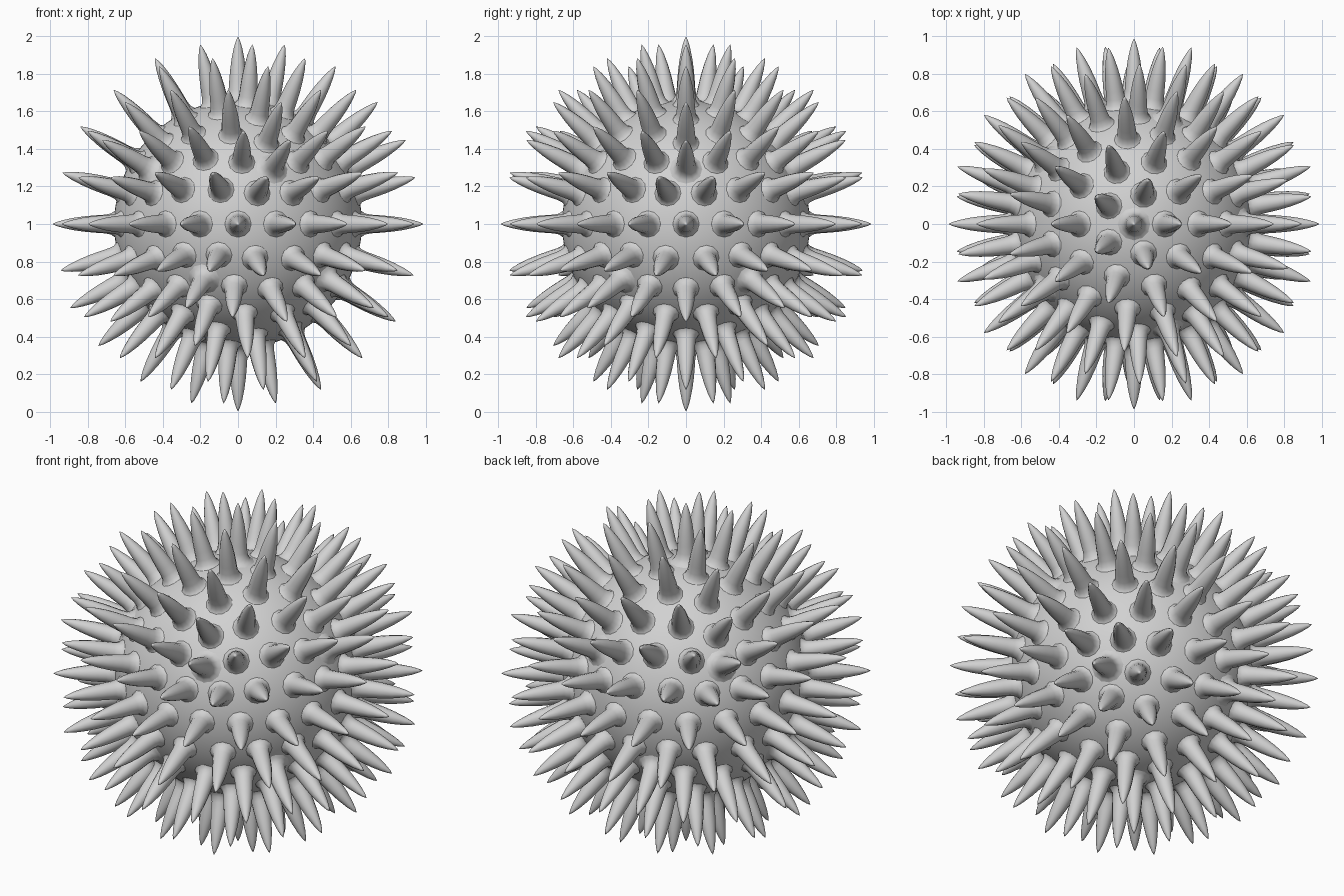
import bpy, bmesh, math
from mathutils import Matrix, Vector

cube = bpy.data.objects.get("Cube")
if cube:
    bpy.data.objects.remove(cube, do_unlink=True)

CENTRE = Matrix.Translation((0, 0, 1))
BODY_RADIUS = 0.66
SIDES = 12
# Spike outline: (radius, distance from the centre as a share of the tip)
PROFILE = [(0.098, 0.648), (0.072, 0.662), (0.056, 0.685), (0.050, 0.715),
           (0.047, 0.76), (0.042, 0.82), (0.034, 0.88), (0.022, 0.94),
           (0.010, 0.98)]

grey = bpy.data.materials.new("light grey")
grey.use_nodes = True
colour = (0.64, 0.64, 0.64, 1)
grey.diffuse_color = colour
grey.node_tree.nodes["Principled BSDF"].inputs["Base Color"].default_value = colour


def finish(bm, name):
    """Turn a bmesh into a smooth grey object."""
    bmesh.ops.recalc_face_normals(bm, faces=bm.faces)
    for face in bm.faces:
        face.smooth = True
    mesh = bpy.data.meshes.new(name)
    bm.to_mesh(mesh)
    bm.free()
    mesh.materials.append(grey)
    obj = bpy.data.objects.new(name, mesh)
    bpy.context.collection.objects.link(obj)
    return obj


def add_spike(bm, direction, tip):
    """Lathe one flared, pointed spike along a direction."""
    turn = CENTRE @ direction.to_track_quat('Z', 'Y').to_matrix().to_4x4()
    rings = []
    for radius, along in PROFILE:
        ring = []
        for i in range(SIDES):
            a = math.tau * i / SIDES
            point = Vector((radius * math.cos(a), radius * math.sin(a), along * tip))
            ring.append(bm.verts.new(turn @ point))
        rings.append(ring)
    point = bm.verts.new(turn @ Vector((0, 0, tip)))
    for i in range(SIDES):
        j = (i + 1) % SIDES
        for low, high in zip(rings, rings[1:]):
            bm.faces.new((low[i], low[j], high[j], high[i]))
        bm.faces.new((rings[-1][i], rings[-1][j], point))


# Round body
body = bmesh.new()
bmesh.ops.create_icosphere(body, subdivisions=5, radius=BODY_RADIUS, matrix=CENTRE)
finish(body, "body")

# Spikes at every corner of a geodesic sphere, longest at the five-way corners
layout = bmesh.new()
bmesh.ops.create_icosphere(layout, subdivisions=3, radius=1)
spikes = bmesh.new()
for vert in layout.verts:
    add_spike(spikes, vert.co.normalized(), 1.0 if len(vert.link_edges) == 5 else 0.988)
layout.free()
finish(spikes, "spikes")
